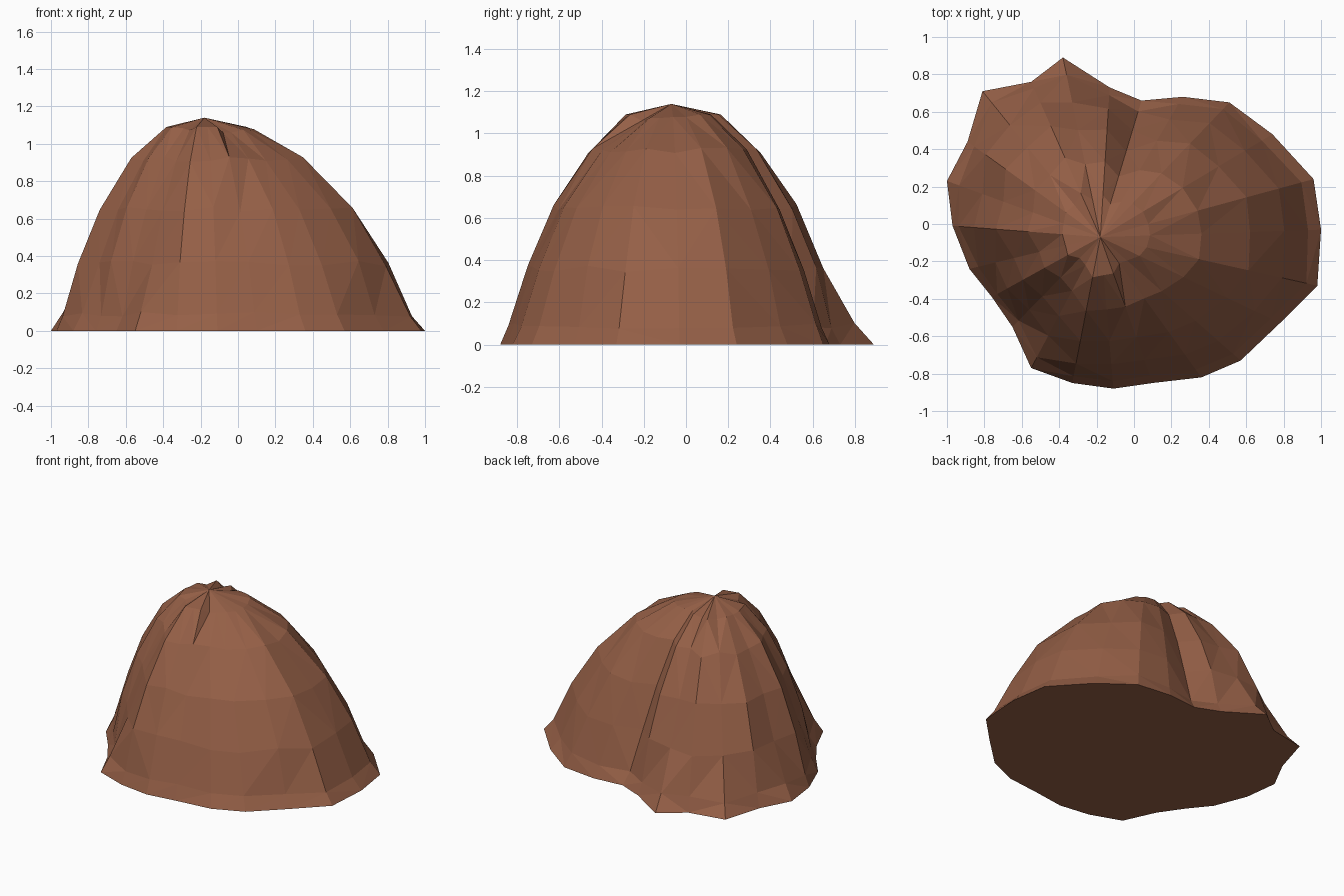
import bpy, bmesh, random
from mathutils import Vector

if "Cube" in bpy.data.objects:
    bpy.data.objects.remove(bpy.data.objects["Cube"], do_unlink=True)

random.seed(4)

# Rock colour
rock = bpy.data.materials.new("reddish brown rock")
rock.use_nodes = True
rock.diffuse_color = (0.30, 0.115, 0.062, 1)
shader = rock.node_tree.nodes["Principled BSDF"]
shader.inputs["Base Color"].default_value = rock.diffuse_color
shader.inputs["Roughness"].default_value = 0.9

# Ground outline, counter-clockwise from the +x side
outline = [(1, -.03), (.96, .24), (.74, .48), (.51, .65), (.26, .68), (.04, .66),
           (-.13, .73), (-.38, .89), (-.55, .76), (-.81, .71), (-.89, .44), (-1, .23),
           (-.97, -.01), (-.88, -.24), (-.76, -.39), (-.65, -.55), (-.55, -.77), (-.33, -.85),
           (-.11, -.88), (.1, -.85), (.36, -.82), (.57, -.73), (.78, -.53), (.98, -.33)]
count = len(outline)
peak = Vector((-.18, -.07, 1.14))

# Slope profile: height, share of the ground radius, fold strength, crown strength
profile = [(0, 1, 0, 0), (.09, .945, .3, 0), (.36, .84, .8, 0), (.65, .69, 1, .1),
           (.92, .475, 1.1, .35), (1.09, .25, 1.2, 1)]

# Folds running down the slope: negative is a groove, positive a ridge
folds = {5: -.09, 6: .03, 7: -.13, 8: .03, 9: -.1, 10: .03, 11: -.1, 12: .03,
         13: -.05, 14: .02, 15: -.05, 16: -.12, 17: .03, 22: .03}

# Extra notches and lobes around the summit
crown = {0: -.1, 1: -.1, 5: .08, 6: .08, 8: .1, 11: .08, 13: .12, 14: .17,
         17: .07, 20: -.25, 21: -.24, 22: -.17, 23: -.14}

bm = bmesh.new()
rings = []
for height, share, fold_strength, crown_strength in profile:
    ring = []
    for i, (x, y) in enumerate(outline):
        fold = folds.get(i, 0) * fold_strength + crown.get(i, 0) * crown_strength
        rough = random.uniform(-.008, .008) if height else 0
        scale = share * (1 + fold + rough)
        lift = random.uniform(-.015, .015) if 0 < height < 1 else 0
        if height > 1:
            lift = min(fold, 0) * .12
        ring.append(bm.verts.new((peak.x + (x - peak.x) * scale,
                                  peak.y + (y - peak.y) * scale, height + lift)))
    rings.append(ring)

# Faceted slopes
for low, high in zip(rings, rings[1:]):
    for i in range(count):
        j = (i + 1) % count
        bm.faces.new((low[i], low[j], high[j], high[i]))
bmesh.ops.triangulate(bm, faces=bm.faces[:], quad_method='SHORT_EDGE')

# Summit fan and flat underside
top = bm.verts.new(peak)
for i in range(count):
    bm.faces.new((rings[-1][i], rings[-1][(i + 1) % count], top))
bm.faces.new(list(reversed(rings[0])))
bmesh.ops.recalc_face_normals(bm, faces=bm.faces[:])

mesh = bpy.data.meshes.new("rock_mound")
bm.to_mesh(mesh)
bm.free()
mesh.materials.append(rock)
bpy.context.collection.objects.link(bpy.data.objects.new("rock_mound", mesh))
